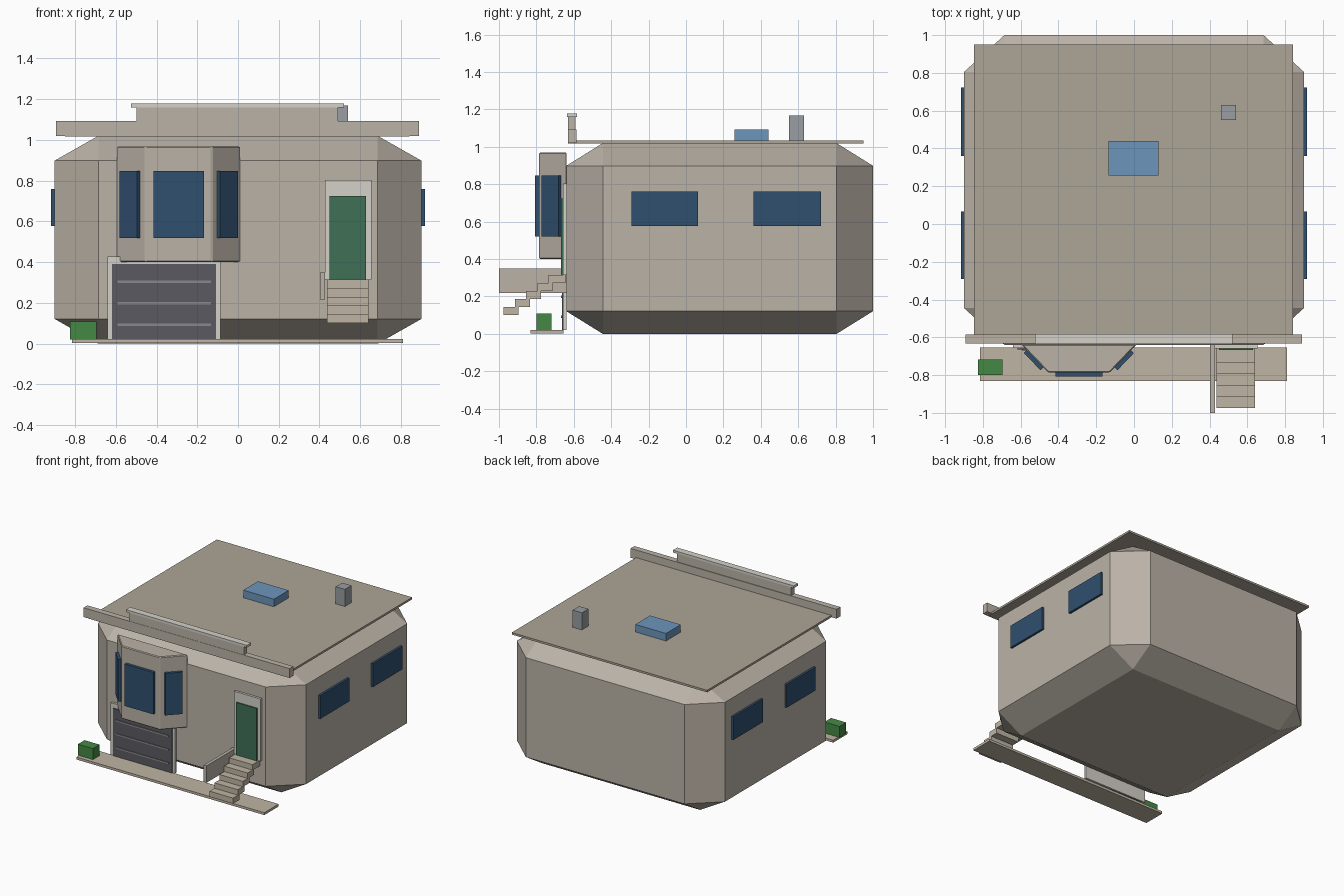
import bpy, bmesh, math
from mathutils import Matrix

if "Cube" in bpy.data.objects:
    bpy.data.objects.remove(bpy.data.objects["Cube"])


def mat(name, r, g, b):
    m = bpy.data.materials.new(name)
    m.diffuse_color = (r, g, b, 1)
    m.use_nodes = True
    m.node_tree.nodes["Principled BSDF"].inputs["Base Color"].default_value = m.diffuse_color
    return m


WALL = mat("stucco", 0.50, 0.45, 0.39)
ROOF = mat("roofing", 0.42, 0.38, 0.31)
TRIM = mat("pale_trim", 0.66, 0.64, 0.58)
STONE = mat("concrete", 0.52, 0.46, 0.37)
GLASS = mat("window_glass", 0.03, 0.08, 0.16)
SKY = mat("skylight_glass", 0.15, 0.30, 0.50)
DARK = mat("garage_grey", 0.10, 0.10, 0.12)
RIB = mat("rib_grey", 0.25, 0.25, 0.27)
METAL = mat("vent_grey", 0.32, 0.34, 0.36)
DOOR = mat("door_green", 0.05, 0.16, 0.09)
LEAF = mat("hedge_green", 0.06, 0.25, 0.06)


def finish(name, bm, material):
    bmesh.ops.recalc_face_normals(bm, faces=bm.faces)
    me = bpy.data.meshes.new(name)
    bm.to_mesh(me)
    bm.free()
    ob = bpy.data.objects.new(name, me)
    me.materials.append(material)
    bpy.context.collection.objects.link(ob)
    return ob


def box(name, x, y, z, material, bevel=0, turn=0):
    """Box from (min, max) ranges; bevel is a fraction of each side."""
    bm = bmesh.new()
    bmesh.ops.create_cube(bm, size=1)
    if bevel:
        bmesh.ops.bevel(bm, geom=bm.edges[:], offset=bevel, segments=1,
                        profile=0.5, affect='EDGES')
    bm.transform(Matrix.Diagonal((x[1] - x[0], y[1] - y[0], z[1] - z[0], 1)))
    ob = finish(name, bm, material)
    ob.location = [(a + b) / 2 for a, b in (x, y, z)]
    ob.rotation_euler.z = turn
    return ob


# Chamfered house body
box("house_body", (-0.9, 0.9), (-0.64, 1.0), (0, 1.02), WALL, bevel=0.119)

# Flat roof with front parapet, skylight and vent
box("roof_slab", (-0.848, 0.842), (-0.63, 0.95), (1.018, 1.034), ROOF)
box("parapet_beam", (-0.893, 0.889), (-0.632, -0.585), (1.02, 1.093), WALL)
box("parapet_upper", (-0.497, 0.492), (-0.63, -0.59), (1.093, 1.16), WALL)
box("parapet_cap", (-0.524, 0.521), (-0.636, -0.583), (1.16, 1.178), TRIM)
box("skylight", (-0.135, 0.13), (0.258, 0.44), (1.03, 1.093), SKY)
box("roof_vent", (0.46, 0.54), (0.55, 0.63), (1.03, 1.168), METAL)

# Bay: trapezoid plan pulled upwards
bm = bmesh.new()
plan = [(-0.597, -0.638), (-0.455, -0.786), (-0.128, -0.786), (0.014, -0.638)]
base = bm.faces.new([bm.verts.new((x, y, 0.4)) for x, y in plan])
top = bmesh.ops.extrude_face_region(bm, geom=[base], use_keep_orig=True)["geom"]
bmesh.ops.translate(bm, vec=(0, 0, 0.57),
                    verts=[v for v in top if isinstance(v, bmesh.types.BMVert)])
bay = finish("bay", bm, WALL)
edge = bay.modifiers.new("edge", 'BEVEL')
edge.width, edge.segments = 0.006, 1

# Bay windows
box("bay_window_front", (-0.415, -0.166), (-0.808, -0.78), (0.52, 0.848), GLASS)
for side, s in (("left", -1), ("right", 1)):
    cx = -0.2915 + s * 0.239
    box("bay_window_" + side, (cx - 0.063, cx + 0.063), (-0.732, -0.708),
        (0.52, 0.848), GLASS, turn=s * math.radians(46.2))

# Side windows, mirrored left and right
for side, s in (("left", -1), ("right", 1)):
    for place, y in (("front", (-0.292, 0.065)), ("rear", (0.36, 0.722))):
        box(f"{side}_{place}_window", sorted((s * 0.89, s * 0.917)), y,
            (0.578, 0.76), GLASS)

# Garage door with frame and ribs
box("garage_frame", (-0.641, -0.086), (-0.657, -0.638), (0.022, 0.427), TRIM)
box("garage_door", (-0.618, -0.107), (-0.664, -0.645), (0.022, 0.392), DARK)
for i in range(3):
    z = 0.092 + i * 0.106
    box(f"garage_rib_{i + 1}", (-0.592, -0.133), (-0.669, -0.66),
        (z - 0.006, z + 0.006), RIB)

# Entry door
box("entry_frame", (0.426, 0.655), (-0.658, -0.638), (0.315, 0.803), TRIM)
box("entry_door", (0.45, 0.629), (-0.668, -0.645), (0.315, 0.725), DOOR)

# Front steps and side wall
for i in range(5):
    y, z = -0.735 - i * 0.06, 0.315 - i * 0.0425
    box(f"step_{i + 1}", (0.437, 0.64), (y, y + (0.08 if i else 0.09)),
        (z - 0.044, z), STONE)
box("stair_wall", (0.403, 0.428), (-1.0, -0.64), (0.218, 0.35), WALL)

# Path and hedge
box("front_path", (-0.815, 0.81), (-0.832, -0.655), (0.003, 0.022), STONE)
box("hedge", (-0.825, -0.695), (-0.8, -0.718), (0.02, 0.108), LEAF)
